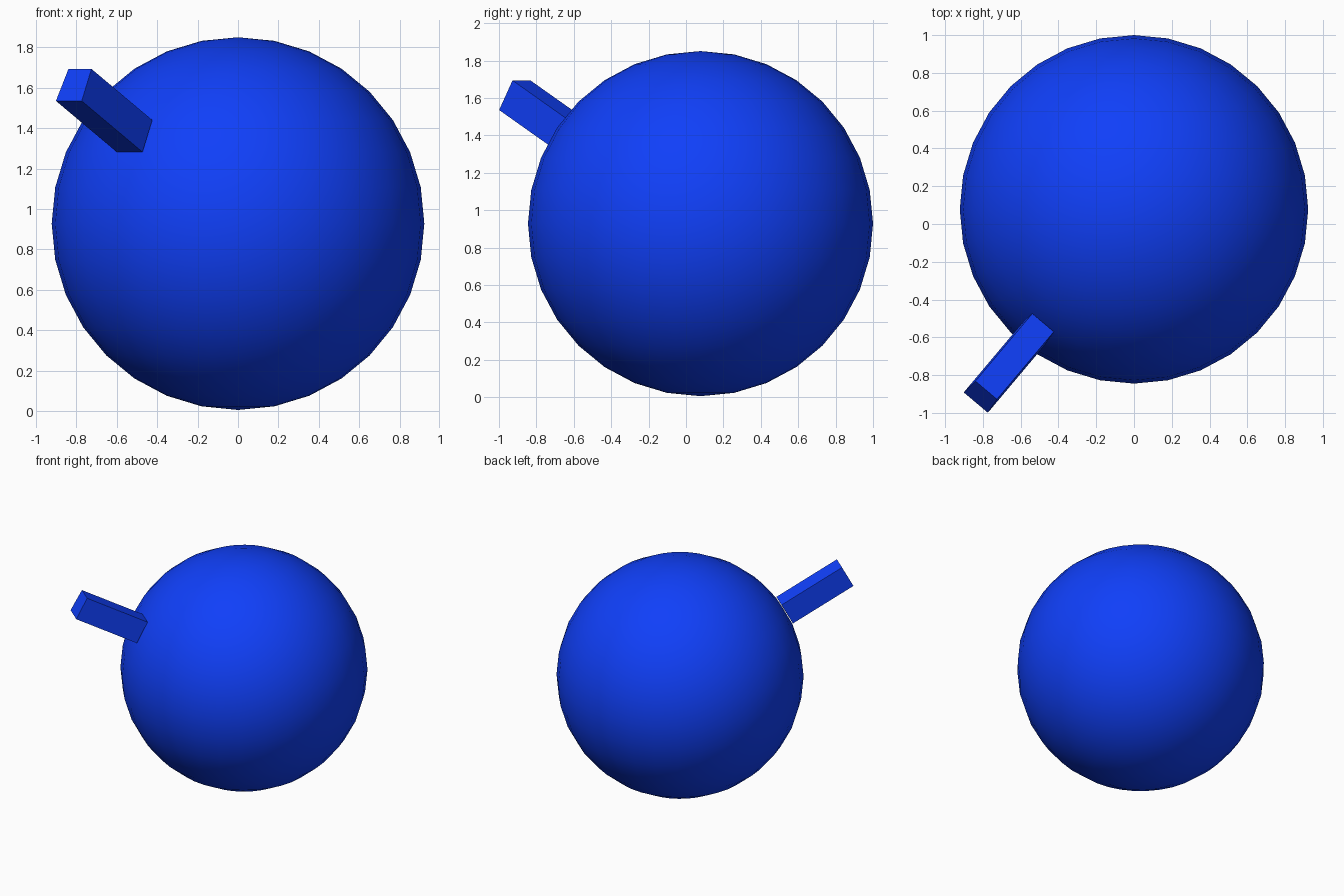
import bpy, bmesh
from mathutils import Vector, Matrix

if "Cube" in bpy.data.objects:
    bpy.data.objects.remove(bpy.data.objects["Cube"])

blue = bpy.data.materials.new("blue")
blue.diffuse_color = (0.005, 0.05, 0.95, 1)
blue.use_nodes = True
blue.node_tree.nodes["Principled BSDF"].inputs["Base Color"].default_value = blue.diffuse_color

# Round body
bpy.ops.mesh.primitive_uv_sphere_add(segments=32, ring_count=16, radius=0.9225,
                                     location=(0, 0.0775, 0.928))
body = bpy.context.object
body.name = "round_body"
bpy.ops.object.shade_smooth()
body.data.materials.append(blue)

# Slanted stem: a bar with a slightly wider underside, inner end resting on the sphere
outer = Vector((-0.81, -0.9125, 1.6145))
inner = Vector((-0.509, -0.555, 1.3615))
out = (outer - inner).normalized()
side = out.cross(Vector((0, 0, 1))).normalized()
up = side.cross(out)
basis = Matrix((side, out, up)).transposed().to_4x4()

bm = bmesh.new()
bmesh.ops.create_cube(bm, size=1)
for v in bm.verts:
    v.co.x *= 0.149 if v.co.z > 0 else 0.167
    v.co.y *= (outer - inner).length
    v.co.z *= 0.18
bm.transform(Matrix.Translation((outer + inner) / 2) @ basis)
bmesh.ops.recalc_face_normals(bm, faces=bm.faces)
mesh = bpy.data.meshes.new("stem")
bm.to_mesh(mesh)
bm.free()
mesh.materials.append(blue)
bpy.context.collection.objects.link(bpy.data.objects.new("stem", mesh))
